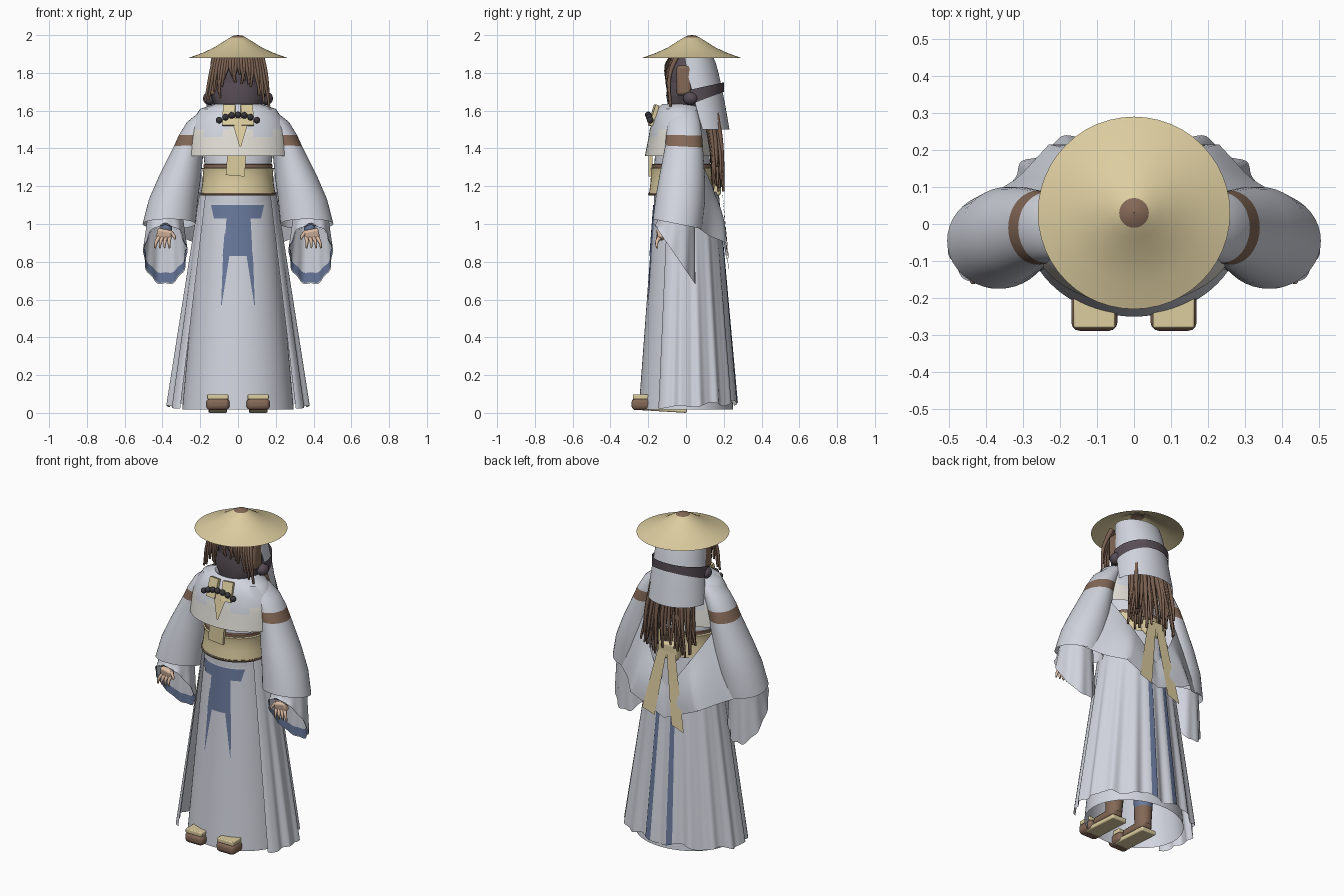
import bpy, bmesh, random
from math import sin, cos, pi, asin, radians
from mathutils import Vector

random.seed(4)
if "Cube" in bpy.data.objects:
    bpy.data.objects.remove(bpy.data.objects["Cube"])


def material(name, *rgb):
    m = bpy.data.materials.new(name)
    m.use_nodes = True
    m.diffuse_color = (*rgb, 1)
    m.node_tree.nodes["Principled BSDF"].inputs["Base Color"].default_value = (*rgb, 1)
    return m


CLOTH = material("pale_cloth", .64, .66, .73)
CREAM = material("cream_cloth", .74, .72, .66)
STRAW = material("straw_tan", .72, .61, .35)
BROWN = material("leather_brown", .23, .14, .095)
HAIR = material("hair_brown", .19, .115, .08)
DARK = material("dark_wrap", .095, .075, .09)
BLUE = material("faded_blue", .14, .19, .33)
SKIN = material("skin", .72, .50, .37)
BEAD = material("bead_black", .04, .037, .045)


def finish(ob, mats):
    for m in mats:
        ob.data.materials.append(m)
    bpy.ops.object.select_all(action="DESELECT")
    ob.select_set(True)
    bpy.context.view_layer.objects.active = ob
    bpy.ops.object.shade_smooth_by_angle(angle=radians(40))
    return ob


def steps(a, b, n):
    return [a + (b - a) * i / n for i in range(n + 1)]


def sheet(name, f, us, vs, mats, closed=False, rule=None):
    """Surface f(u, v); rule(centre, row) picks the material of a face."""
    bm = bmesh.new()
    rows = [[bm.verts.new(f(u, v)) for u in us] for v in vs]
    n = len(us)
    for r in range(len(vs) - 1):
        for i in range(n if closed else n - 1):
            j = (i + 1) % n
            face = bm.faces.new((rows[r][i], rows[r][j], rows[r + 1][j], rows[r + 1][i]))
            if rule:
                face.material_index = rule(face.calc_center_median(), r)
    bmesh.ops.recalc_face_normals(bm, faces=bm.faces)
    me = bpy.data.meshes.new(name)
    bm.to_mesh(me)
    bm.free()
    ob = bpy.data.objects.new(name, me)
    bpy.context.collection.objects.link(ob)
    return finish(ob, mats)


def loft(name, rows, mats, side=1, rule=None, sides=40, tilt=0):
    """Stacked ellipses (z, x, y, radius x, radius y); the tilt grows downwards."""
    def f(a, k):
        z, x, y, rx, ry = rows[k]
        g = k / (len(rows) - 1)
        dy = -ry * cos(a)
        return Vector((side * (x + rx * sin(a)), y + dy, z + tilt * g * g * dy))
    return sheet(name, f, steps(0, 2 * pi, sides)[:-1], range(len(rows)), mats, True, rule)


def box(name, loc, size, mat, rot=(0, 0, 0), bevel=0):
    bpy.ops.mesh.primitive_cube_add(size=1, location=loc, rotation=rot)
    ob = bpy.context.object
    ob.name, ob.scale = name, size
    if bevel:
        bpy.ops.object.transform_apply(location=False, rotation=False)
        mod = ob.modifiers.new("soft_edges", "BEVEL")
        mod.width, mod.segments = bevel, 3
    return finish(ob, [mat])


def ball(name, loc, size, mat):
    bpy.ops.mesh.primitive_uv_sphere_add(segments=24, ring_count=14, radius=1, location=loc)
    ob = bpy.context.object
    ob.name, ob.scale = name, size
    return finish(ob, [mat])


def strands(name, paths, mat, width):
    cu = bpy.data.curves.new(name, "CURVE")
    cu.dimensions, cu.bevel_depth, cu.bevel_resolution = "3D", width, 1
    cu.resolution_u, cu.use_fill_caps = 4, True
    for path in paths:
        sp = cu.splines.new("BEZIER")
        sp.bezier_points.add(len(path) - 1)
        for i, (bp, p) in enumerate(zip(sp.bezier_points, path)):
            bp.co, bp.radius = p, 1 - .6 * i / (len(path) - 1)
            bp.handle_left_type = bp.handle_right_type = "AUTO"
    cu.materials.append(mat)
    ob = bpy.data.objects.new(name, cu)
    bpy.context.collection.objects.link(ob)


# Hat
loft("straw_hat", [(1.88, 0, .03, .26, .26), (1.905, 0, .03, .19, .19), (1.935, 0, .03, .125, .125),
                   (1.97, 0, .03, .07, .07), (1.988, 0, .03, .04, .04), (1.997, 0, .03, .022, .022),
                   (2, 0, .03, .001, .001)], [STRAW, BROWN], rule=lambda c, r: int(r > 3), sides=48)

# Head, face wrap and hanging neck cloth
ball("head", (0, .02, 1.77), (.125, .115, .15), DARK)
loft("face_wrap", [(1.75, 0, .02, .125, .115), (1.68, 0, .01, .15, .115), (1.60, 0, .01, .11, .1)], [DARK])
for s, side in ((1, "left"), (-1, "right")):
    ball(side + "_wrap_fold", (s * .15, .025, 1.665), (.035, .04, .035), DARK)
    box(side + "_temple_hair", (s * .128, -.01, 1.76), (.04, .08, .16), BROWN, bevel=.018)


def neck_cloth(a, v):
    rx, yb, cy = .14 + .04 * v, .135 + .095 * v ** .7, .03 + .05 * v
    a = pi + (a - pi) * (1 - .22 * v)
    return Vector((rx * sin(a), cy - (yb - cy) * cos(a), 1.905 - .405 * v))


def wrap_band(a, v):
    p = neck_cloth(a, .45)
    y = .07 + (p.y - .07) * 1.1
    return Vector((p.x * 1.06, y, 1.725 + .3 * (y - .2) + v * (.025 + .08 * (.2 - y))))


arc = steps(radians(68), radians(292), 32)
sheet("neck_cloth", neck_cloth, arc, steps(0, 1, 8), [CLOTH])
sheet("wrap_band", wrap_band, arc, [-1, 0, 1], [DARK])

# Hair locks, fringe in front and long strands behind
fringe = []
for x in steps(-.15, .155, 20):
    reach = .1 + .15 * (abs(x) / .15) ** 1.5 + random.uniform(-.03, .03)
    y = -.105 + .8 * x * x
    tip = x * 1.06 + random.uniform(-.02, .025)
    fringe.append([(x * .8, y + .04, 1.895), (x * .97, y, 1.865 - reach * .3), (tip, y + .005, 1.88 - reach)])
strands("fringe_locks", fringe, HAIR, .0145)
tail = []
for i in range(52):
    x, y = random.uniform(-.15, .15), random.uniform(.12, .18)
    end = random.uniform(1.17, 1.32)
    tail.append([(x * .8, y - .02, 1.6), (x, y + .01, 1.42), (x * 1.15 + random.uniform(-.02, .02), y + .02, end)])
strands("back_locks", tail, HAIR, .015)

# Torso and waist sash
loft("torso", [(1.62, 0, -.02, .1, .09), (1.5, 0, -.02, .2, .13), (1.3, 0, -.02, .175, .15),
               (1.1, 0, -.01, .19, .16)], [CLOTH])
loft("waist_sash", [(1.3, 0, -.02, .17, .15), (1.295, 0, -.02, .19, .17), (1.27, 0, -.02, .185, .165),
                    (1.22, 0, -.02, .188, .168), (1.165, 0, -.02, .197, .175), (1.155, 0, -.02, .18, .16)], [STRAW])
loft("chest_cord", [(1.318, 0, -.02, .17, .15), (1.315, 0, -.02, .183, .164), (1.3, 0, -.02, .183, .164)], [BROWN])
loft("sash_cord", [(1.165, 0, -.02, .198, .178), (1.16, 0, -.02, .203, .182), (1.152, 0, -.02, .2, .178)], [BROWN])

# Shoulder cape with a cream lower half
loft("shoulder_cape", [(1.6, 0, -.025, .08, .07), (1.635, 0, -.025, .12, .1), (1.61, 0, -.03, .2, .125),
                       (1.55, 0, -.03, .24, .145), (1.5, 0, -.035, .256, .157), (1.46, 0, -.035, .265, .163),
                       (1.36, 0, -.04, .272, .178)], [CLOTH, CREAM],
     rule=lambda c, r: int(c.z < 1.505 + .05 * cos(c.x * 22)))

# Collar flaps, hanging tie and bead string
for s, side in ((1, "left"), (-1, "right")):
    box(side + "_collar_flap", (s * .048, -.172, 1.575), (.065, .02, .115), STRAW, (-.3, 0, s * .15))
sheet("neck_tie", lambda u, v: Vector((.012 + u * (.045 * (1 - v) + .004), -.188 - .032 * v, 1.56 - .15 * v)),
      [-1, 1], [0, .5, 1], [STRAW])
box("sash_tongue", (-.01, -.188, 1.32), (.1, .02, .13), STRAW, (0, .08, 0))
for i, x in enumerate(steps(-.1, .1, 6)):
    ball("bead_%d" % i, (x, -.2 + x * x, 1.578 - 2.8 * x * x), (.017, .017, .017), BEAD)


# Skirt: closed inner skirt and open outer robe, angle measured from the front
def skirt(a, z, off=0):
    t = (1.17 - z) / 1.15
    return Vector(((.19 + .105 * t + off) * sin(a), -(.165 + .085 * t + off) * cos(a), z))


def robe(a, z, off=0):
    t = (1.17 - z) / 1.15
    fold = (.009 * cos(17 * a) + .003 * cos(31 * a)) * t + off
    lift = .035 * t * (1 - cos(a)) / 2 * (1 + .4 * cos(9 * a))
    return Vector(((.203 + .17 * t + fold) * sin(a), -(.17 + .095 * t + fold) * cos(a), z + lift))


levels = steps(1.17, .018, 14)
sheet("inner_skirt", skirt, steps(0, 2 * pi, 72)[:-1], levels, [CLOTH], True)
sheet("outer_robe", robe, steps(radians(56), radians(304), 130), levels, [CLOTH])
for s, side in ((1, "left"), (-1, "right")):
    sheet(side + "_back_stripe", lambda u, z: robe(pi - s * u, z, .005), steps(.14, .24, 4), levels, [BLUE])


# Painted front emblem: bands (z top, z bottom, x limits at top, x limits at bottom)
def emblem(name, z0, z1, top, low):
    def f(u, v):
        z = z0 + (z1 - z0) * v
        x = (top[0] + (top[1] - top[0]) * u) * (1 - v) + (low[0] + (low[1] - low[0]) * u) * v
        return skirt(asin(x / (.19 + .105 * (1.17 - z) / 1.15)), z, .004)
    sheet(name, f, steps(0, 1, 8), steps(0, 1, 4), [BLUE])


emblem("emblem_bar", 1.1, 1.03, (-.14, .135), (-.125, .12))
emblem("emblem_stem", 1.03, .95, (-.06, .065), (-.065, .07))
emblem("emblem_block", .95, .83, (-.07, .07), (-.08, .075))
for s, side in ((1, "left"), (-1, "right")):
    emblem(side + "_emblem_tail", .83, .57, (s * .045, s * .078), (s * .085, s * .088))


# Wide under-sleeve mouth facing forward, with a wavy edge (v runs from arm to rim)
def pouch(a, v, inset=0):
    wave = 1 + .04 * v * cos(9 * a)
    rx, ry = (.085 + .03 * v) * wave - inset, (.09 + .02 * v) * wave - inset
    dy = -ry * cos(a)
    return Vector((.385 + rx * sin(a), -.04 - .02 * v + dy, 1.12 - .28 * v - 1.45 * v * v * dy))


# Sleeves, hands and sandals
ring = steps(0, 2 * pi, 54)[:-1]
for s, side in ((1, "left"), (-1, "right")):
    loft(side + "_sleeve", [(1.6, .145, -.01, .05, .07), (1.54, .2, -.01, .07, .085), (1.47, .237, -.01, .076, .095),
                            (1.41, .26, -.01, .08, .1), (1.25, .308, -.02, .112, .12), (1.13, .342, -.03, .13, .13),
                            (1.0, .365, -.045, .14, .13)],
         [CLOTH, BROWN], s, lambda c, r: int(r == 2), tilt=-.2)
    mirror = Vector((s, 1, 1))
    sheet(side + "_under_sleeve", lambda a, v: pouch(a, v) * mirror, ring, steps(0, 1, 6), [CLOTH], True)
    sheet(side + "_sleeve_trim", lambda a, v: pouch(a, v, .004) * mirror, ring, [.91, .955, 1], [BLUE], True)
    box(side + "_forearm", (s * .38, -.08, 1.02), (.06, .06, .16), BLUE, bevel=.02)
    box(side + "_hand", (s * .39, -.135, .945), (.08, .035, .055), SKIN, (.2, s * -.2, 0), .012)
    strands(side + "_fingers", [[(s * (.362 + .019 * i), -.14, .93), (s * (.365 + .023 * i), -.155, .9),
                                 (s * (.362 + .026 * i), -.152, .872)] for i in range(4)]
            + [[(s * .36, -.14, .96), (s * .338, -.15, .935), (s * .333, -.155, .92)]], SKIN, .012)
    x = s * .107
    box(side + "_sandal_sole", (x, -.13, .022), (.1, .27, .028), STRAW, (-.06, 0, 0), .008)
    box(side + "_sandal_toe", (x, -.234, .046), (.125, .11, .064), BROWN, bevel=.024)
    box(side + "_sandal_strap", (x, -.237, .085), (.112, .088, .026), STRAW, bevel=.005)
    box(side + "_foot", (x, -.1, .06), (.085, .18, .06), BROWN, bevel=.025)
    loft(side + "_leg", [(.4, .1, -.03, .06, .065), (.17, .104, -.045, .05, .055), (.06, .107, -.05, .045, .05)],
         [BLUE, BROWN], s, lambda c, r: r, sides=20)


# Draped back panel joining both sleeves
def ramp(x, a, b):
    return min(1, max(0, (x - a) / (b - a)))


def drape(u, v):
    w = abs(u)
    top = Vector((.27 * u, .19 - .15 * w ** 2, .98 + .42 * w ** 1.2))
    hem = Vector((.46 * u, .215 - .09 * ramp(w, .5, .68) - .09 * ramp(w, .68, 1), .8 + .2 * w))
    return top.lerp(hem, v) + Vector((0, .06 * sin(v * pi) * w * (1 - w), 0))


sheet("back_drape", drape, steps(-1, 1, 40), steps(0, 1, 8), [CLOTH])

# Sash knot and tails behind
box("sash_knot", (0, .155, 1.2), (.13, .06, .1), STRAW, bevel=.015)
for s, side, end in ((1, "left", .82), (-1, "right", .76)):
    sheet(side + "_sash_tail", lambda u, v: Vector((s * (.03 + .07 * v) + u * (.03 + .012 * v), .19 + .035 * v,
                                                    1.2 + (end - 1.2) * v + .015 * u * v)),
          [-1, 0, 1], steps(0, 1, 5), [STRAW])
